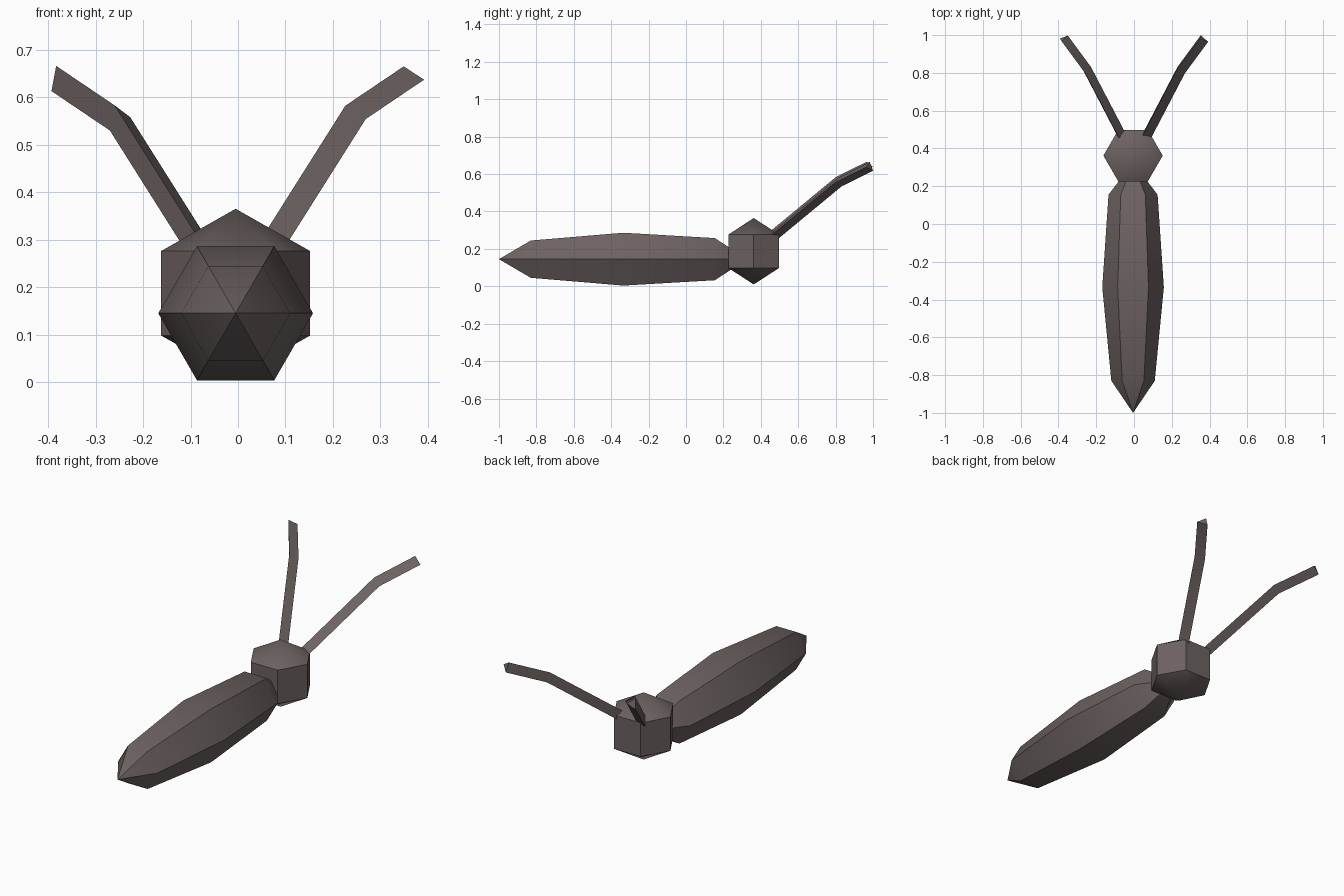
import bpy, bmesh
from math import sin, cos, pi, radians
from mathutils import Vector

if "Cube" in bpy.data.objects:
    bpy.data.objects.remove(bpy.data.objects["Cube"], do_unlink=True)

# One brown-grey material for everything
COLOUR = (0.15, 0.122, 0.119, 1)
shell = bpy.data.materials.new("brown_grey")
shell.use_nodes = True
shell.diffuse_color = COLOUR
bsdf = shell.node_tree.nodes["Principled BSDF"]
bsdf.inputs["Base Color"].default_value = COLOUR
bsdf.inputs["Roughness"].default_value = 0.8

MID_X = -0.005


def loft(name, rings):
    """Skin a list of point rings; a ring of one point closes to a tip."""
    bm = bmesh.new()
    loops = [[bm.verts.new(p) for p in ring] for ring in rings]
    for a, b in zip(loops, loops[1:]):
        n = max(len(a), len(b))
        for i in range(n):
            j = (i + 1) % n
            corners = [a[i % len(a)], a[j % len(a)], b[j % len(b)], b[i % len(b)]]
            bm.faces.new(list(dict.fromkeys(corners)))
    for end in (loops[0], loops[-1]):
        if len(end) > 1:
            bm.faces.new(end)
    bmesh.ops.recalc_face_normals(bm, faces=bm.faces)
    mesh = bpy.data.meshes.new(name)
    bm.to_mesh(mesh)
    bm.free()
    mesh.materials.append(shell)
    obj = bpy.data.objects.new(name, mesh)
    bpy.context.collection.objects.link(obj)
    bpy.ops.object.select_all(action="DESELECT")
    obj.select_set(True)
    bpy.context.view_layer.objects.active = obj
    bpy.ops.object.shade_smooth_by_angle(angle=radians(35))
    return obj


def hexagon(centre, radius, u, v):
    if radius == 0:
        return [centre]
    return [centre + radius * (u * cos(k * pi / 3) + v * sin(k * pi / 3))
            for k in range(6)]


X, Y, Z = Vector((1, 0, 0)), Vector((0, 1, 0)), Vector((0, 0, 1))

# Long six-sided body tapering to a tip at each end
body_profile = [(-1, 0), (-0.83, 0.115), (-0.335, 0.163), (0.155, 0.13), (0.325, 0)]
loft("body", [hexagon(Vector((MID_X, y, 0.145)), r, X, Z) for y, r in body_profile])

# Six-sided head with pointed caps
head_profile = [(0.01, 0), (0.098, 0.157), (0.276, 0.157), (0.365, 0)]
loft("head", [hexagon(Vector((MID_X, 0.362, z)), r, X, Y) for z, r in head_profile])

# Three-sided bent antennae: mirrored paths, each with its own roll
path = [(0.067, 0.47, 0.272), (0.247, 0.815, 0.557), (0.37, 0.982, 0.64)]
sections = {
    "left_antenna": (1, [(-0.016, 0, 0.025), (0.027, -0.018, -0.003), (-0.011, 0.018, -0.022)]),
    "right_antenna": (-1, [(-0.008, -0.015, 0.026), (-0.018, 0, -0.027), (0.025, 0.015, 0.001)]),
}
for name, (side, section) in sections.items():
    loft(name, [[Vector((MID_X + side * x, y, z)) + Vector(o) for o in section]
                for x, y, z in path])
